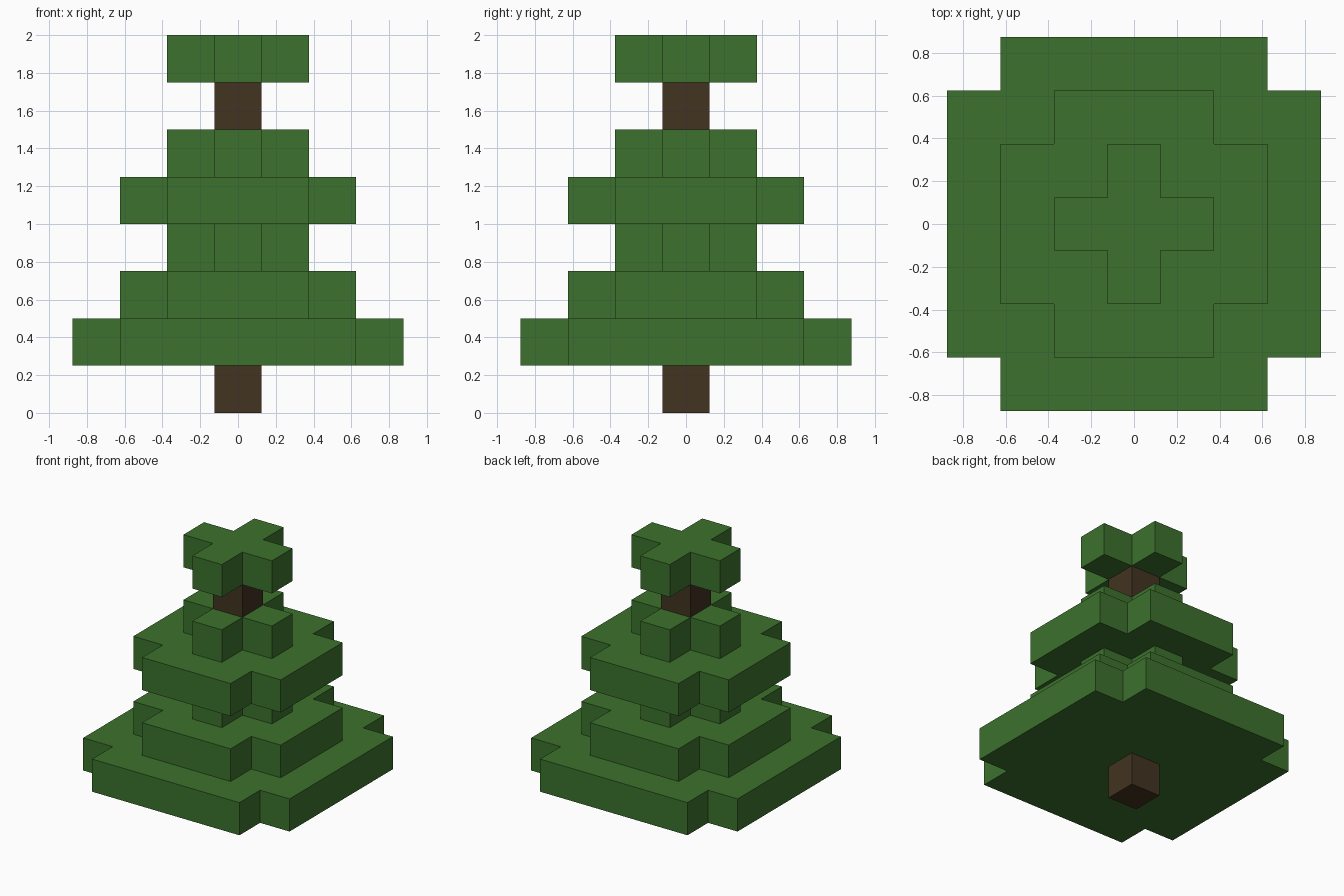
import bpy
import bmesh

if "Cube" in bpy.data.objects:
    bpy.data.objects.remove(bpy.data.objects["Cube"])

STEP = 0.25  # height of one layer


def material(name, rgb):
    mat = bpy.data.materials.new(name)
    mat.diffuse_color = (*rgb, 1.0)
    mat.use_nodes = True
    mat.node_tree.nodes["Principled BSDF"].inputs["Base Color"].default_value = mat.diffuse_color
    return mat


green = material("leaf green", (0.045, 0.165, 0.026))
brown = material("bark brown", (0.054, 0.033, 0.015))


def prism(name, outline, z, mat):
    """Extrude a flat outline upward by one layer."""
    bm = bmesh.new()
    base = bm.faces.new([bm.verts.new((x, y, z)) for x, y in outline])
    top = bmesh.ops.extrude_face_region(bm, geom=[base], use_keep_orig=True)
    verts = [v for v in top["geom"] if isinstance(v, bmesh.types.BMVert)]
    bmesh.ops.translate(bm, verts=verts, vec=(0, 0, STEP))
    bmesh.ops.recalc_face_normals(bm, faces=bm.faces[:])
    mesh = bpy.data.meshes.new(name)
    bm.to_mesh(mesh)
    bm.free()
    mesh.materials.append(mat)
    obj = bpy.data.objects.new(name, mesh)
    bpy.context.collection.objects.link(obj)
    return obj


def cross(outer):
    """Square outline with a one-block notch at every corner."""
    inner = outer - STEP
    x, y = outer, inner
    points = []
    for _ in range(4):  # quarter turns
        points += [(x, -y), (x, y), (y, y)]
        points = [(py, -px) for px, py in points]
    return points


def square(half):
    return [(-half, -half), (half, -half), (half, half), (-half, half)]


# Foliage layers: name, reach, layer number
for name, reach, level in [
    ("lower_branches_wide", 0.875, 1),
    ("lower_branches_narrow", 0.625, 2),
    ("middle_branches", 0.375, 3),
    ("upper_branches_wide", 0.625, 4),
    ("upper_branches_narrow", 0.375, 5),
    ("tree_top", 0.375, 7),
]:
    prism(name, cross(reach), level * STEP, green)

# Visible trunk blocks
prism("trunk_base", square(0.125), 0.0, brown)
prism("trunk_upper", square(0.125), 6 * STEP, brown)
